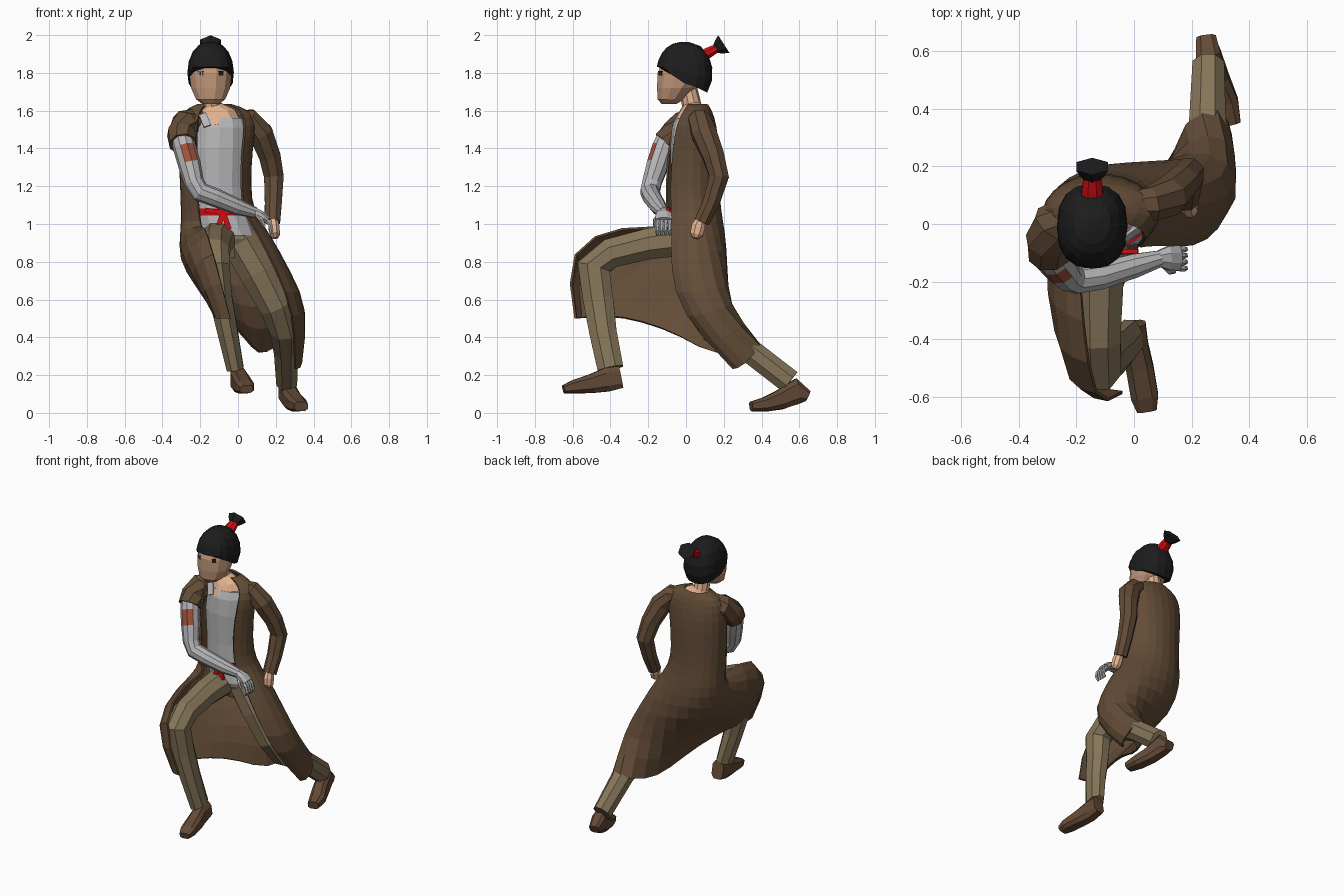
import bpy, bmesh, math
from mathutils import Vector

COLORS = {
    "coat brown": (.125, .072, .038), "bandage grey": (.47, .47, .48),
    "trouser khaki": (.24, .18, .10), "boot brown": (.125, .068, .037),
    "face skin": (.52, .30, .185), "light skin": (.77, .45, .28),
    "hair black": (.012, .012, .012), "sash red": (.62, .004, .006),
    "patch rust": (.36, .08, .045), "eye grey": (.28, .35, .42)}
MATS = {}
for n, c in COLORS.items():
    MATS[n] = bpy.data.materials.new(n)
    MATS[n].diffuse_color = (*c, 1)


def finish(name, bm, mats, rule=None):
    bmesh.ops.recalc_face_normals(bm, faces=bm.faces)
    bm.normal_update()
    if rule:
        for f in bm.faces:
            f.material_index = rule(f)
    me = bpy.data.meshes.new(name)
    bm.to_mesh(me)
    bm.free()
    for m in mats:
        me.materials.append(MATS[m])
    ob = bpy.data.objects.new(name, me)
    bpy.context.collection.objects.link(ob)
    return ob


def loft(name, rings, *mats, closed=True, rule=None):
    """Skin a list of point rings."""
    bm = bmesh.new()
    vs = [[bm.verts.new(p) for p in r] for r in rings]
    n = len(rings[0])
    for a, b in zip(vs, vs[1:]):
        for i in range(n if closed else n - 1):
            j = (i + 1) % n
            bm.faces.new((a[i], a[j], b[j], b[i]))
    if closed:
        bm.faces.new(vs[0])
        bm.faces.new(vs[-1])
    return finish(name, bm, mats, rule)


def power(x, e):
    return math.copysign(abs(x) ** e, x)


def tube(name, pts, *mats, side=(1, 0, 0), n=8, sq=1.0, fat=1.06, rule=None):
    """Limb along points (x, y, z, radius along side[, other radius])."""
    c = [Vector(p[:3]) for p in pts]
    rings = []
    for i, p in enumerate(pts):
        t = (c[min(i + 1, len(c) - 1)] - c[max(i - 1, 0)]).normalized()
        u = Vector(side)
        u = (u - t * u.dot(t)).normalized()
        v = t.cross(u)
        ring = []
        for k in range(n):
            a = 2 * math.pi * (k + .5) / n
            ring.append(c[i] + u * p[3] * fat * power(math.cos(a), sq)
                        + v * p[-1] * fat * power(math.sin(a), sq))
        rings.append(ring)
    return loft(name, rings, *mats, rule=rule)


def oval(z, cx, cy, rx, ry, n=12, a0=0.0, a1=None):
    """Level ring; angle runs from the front (-y) towards -x."""
    step = 360 / n if a1 is None else (a1 - a0) / (n - 1)
    angs = [math.radians(a0 + step * i) for i in range(n)]
    return [Vector((cx - rx * math.sin(a), cy - ry * math.cos(a), z)) for a in angs]


def box(name, loc, size, mat, rot=(0, 0, 0)):
    bm = bmesh.new()
    bmesh.ops.create_cube(bm, size=1)
    ob = finish(name, bm, [mat])
    ob.location, ob.scale = loc, size
    ob.rotation_euler = [math.radians(r) for r in rot]
    return ob


# Shirt, pelvis and neck
loft("shirt", [oval(*r) for r in (
    (1.56, -.09, .03, .12, .085), (1.51, -.095, .025, .14, .10),
    (1.40, -.10, .02, .145, .103), (1.20, -.10, .02, .135, .097),
    (1.05, -.09, .02, .145, .098), (.94, -.06, .03, .155, .115))], "bandage grey")
loft("pelvis", [oval(*r) for r in (
    (.99, -.07, .04, .15, .10), (.92, -.05, .05, .17, .115),
    (.82, -.03, .06, .10, .08))], "trouser khaki")
tube("neck", [(-.105, .03, 1.52, .12, .095), (-.115, .035, 1.58, .10, .075),
              (-.14, .03, 1.63, .048), (-.145, .01, 1.72, .046)], "light skin", n=10)
box("shirt_collar", (-.175, -.05, 1.55), (.04, .009, .08), "bandage grey", (-32, -18, 8))

# Coat: open bodice rings, then three rows of the draped skirt
upper = [oval(*r, n=10, a0=30, a1=315) for r in (
    (1.63, -.125, .055, .09, .06), (1.60, -.11, .052, .185, .085),
    (1.53, -.11, .04, .215, .122), (1.40, -.12, .035, .20, .145),
    (1.20, -.12, .025, .19, .15), (1.06, -.11, .035, .195, .155),
    (.96, -.07, .045, .24, .165))]
skirt = [
    [(-.18, -.32, 1.0), (-.29, -.27, .93), (-.33, -.20, .80), (-.27, .08, .75), (-.14, .20, .78),
     (0, .22, .78), (.13, .23, .76), (.28, .16, .74), (.28, -.01, .74), (.20, -.08, .76)],
    [(-.14, -.65, .88), (-.25, -.63, .83), (-.24, -.42, .66), (-.14, -.12, .62), (-.06, .08, .60),
     (.06, .16, .55), (.20, .24, .60), (.37, .19, .57), (.385, .04, .52), (.30, -.03, .53)],
    [(-.04, -.585, .50), (-.13, -.58, .50), (-.12, -.42, .52), (-.05, -.24, .49), (.03, -.02, .41),
     (.12, .15, .29), (.17, .37, .35), (.30, .42, .38), (.35, .30, .24), (.30, .25, .235)]]
coat = loft("coat", upper + skirt, "coat brown", closed=False)
drape = coat.modifiers.new("smooth drape", "SUBSURF")
drape.levels = drape.render_levels = 1
drape.boundary_smooth = "PRESERVE_CORNERS"
thick = coat.modifiers.new("cloth", "SOLIDIFY")
thick.thickness, thick.offset = .012, 0

# Sleeves, starting under the collar to form the shoulders
tube("long_sleeve", [(-.05, .06, 1.56, .045), (.06, .07, 1.55, .06), (.12, .095, 1.48, .066),
                     (.168, .145, 1.36, .058), (.19, .175, 1.25, .053),
                     (.187, .135, 1.12, .046), (.182, .085, 1.01, .042)],
     "coat brown", side=(0, 1, 0))
tube("short_sleeve", [(-.15, .05, 1.555, .05), (-.23, .03, 1.545, .066), (-.275, .0, 1.53, .076),
                      (-.298, -.06, 1.475, .076), (-.292, -.108, 1.425, .072)],
     "coat brown", side=(0, 1, 0))

# Fist on the hip
tube("bare_hand", [(.185, .08, 1.03, .024), (.19, .065, .985, .03, .038),
                   (.195, .055, .945, .028, .034), (.198, .05, .925, .016)], "light skin")

# Bandaged arm with a rust patch chosen by height and direction
PATCH = Vector((.5, -.84, .2)).normalized()
tube("bandaged_arm", [(-.295, -.10, 1.45, .055), (-.283, -.12, 1.405, .058),
                      (-.257, -.15, 1.315, .057), (-.232, -.18, 1.22, .05),
                      (-.20, -.19, 1.17, .05), (-.12, -.18, 1.14, .047),
                      (0, -.145, 1.09, .041), (.09, -.12, 1.06, .028)],
     "bandage grey", "patch rust", side=(0, 1, 0), n=10,
     rule=lambda f: int(1.33 < f.calc_center_median().z < 1.39
                        and f.normal.dot(PATCH) > .82))
tube("bandaged_palm", [(.08, -.12, 1.065, .026), (.12, -.118, 1.05, .042, .022),
                       (.155, -.118, 1.02, .045, .02)], "bandage grey", side=(0, 1, 0))
for i in range(4):
    y = -.15 + .022 * i
    tube(f"finger_{i + 1}", [(.14, y, 1.03, .011), (.17, y - .004, 1.0, .011),
                             (.178, y - .004, .965, .01), (.166, y, .94, .007)],
         "bandage grey", side=(0, 1, 0), n=5)
tube("thumb", [(.10, -.14, 1.05, .012), (.125, -.165, 1.02, .011), (.14, -.165, .985, .008)],
     "bandage grey", n=5)

# Trouser legs
tube("front_trouser_leg", [(-.10, .04, .93, .095), (-.12, -.20, .895, .085, .083),
                           (-.122, -.40, .845, .076, .08), (-.115, -.49, .77, .073, .09),
                           (-.09, -.465, .60, .062, .082), (-.055, -.44, .43, .055, .074),
                           (-.015, -.40, .235, .046, .07)], "trouser khaki")
tube("rear_trouser_leg", [(.0, .05, .93, .10), (.105, .06, .75, .102), (.205, .08, .57, .092),
                          (.25, .15, .45, .084), (.255, .33, .335, .066),
                          (.258, .55, .165, .056, .066)], "trouser khaki")

# Boots, heel to toe, with squarer sections
tube("front_boot", [(.0, -.345, .19, .042, .062), (.005, -.42, .175, .046, .066),
                    (.02, -.50, .155, .05, .053), (.037, -.60, .137, .05, .036),
                    (.045, -.648, .125, .036, .022)], "boot brown", sq=.65, fat=1)
tube("rear_boot", [(.25, .645, .09, .036, .03), (.258, .59, .115, .046, .07),
                   (.285, .50, .07, .048, .055), (.315, .42, .045, .05, .04),
                   (.335, .345, .034, .038, .026)], "boot brown", sq=.65, fat=1)

# Head
loft("head", [oval(*r, a0=15) for r in (
    (1.635, -.145, -.09, .045, .04), (1.66, -.145, -.08, .08, .072),
    (1.72, -.145, -.05, .107, .107), (1.80, -.145, -.015, .118, .140),
    (1.86, -.145, -.005, .108, .122), (1.92, -.145, 0, .07, .08))], "face skin")

# Hair cap with a hairline dropping towards the nape
N, ROWS = 16, 5
hair = []
for r in range(ROWS + 1):
    ring = []
    for k in range(N):
        a = 2 * math.pi * k / N
        front = math.cos(a)
        hem = 1.83 if front > .6 else 1.79 if front > .3 else 1.745 + .05 * front
        low = math.asin((hem - 1.80) / .165)
        phi = low + (math.radians(84) - low) * r / ROWS
        rad = math.cos(phi) ** .85
        ring.append((-.145 - .123 * rad * power(math.sin(a), .82),
                     -.008 - .149 * rad * power(front, .82), 1.80 + .165 * math.sin(phi)))
    hair.append(ring)
loft("hair_cap", hair, "hair black")
tube("hair_tie", [(-.145, .08, 1.885, .04, .032), (-.145, .125, 1.91, .036, .028),
                  (-.145, .165, 1.932, .03, .022)], "sash red")
tube("hair_tuft", [(-.145, .155, 1.925, .025, .022), (-.145, .175, 1.937, .045, .038),
                   (-.145, .20, 1.953, .06, .052)], "hair black", n=6)

# Eyes as thin plates on the face
for s, m, n in ((-1, "eye grey", "pale"), (1, "hair black", "dark")):
    box(n + "_eye", (-.145 + s * .055, -.134, 1.797), (.036 if s < 0 else .026, .0095, .024),
        m, (0, 0, s * 34))
box("pale_eye_pupil", (-.198, -.1375, 1.797), (.009, .008, .016), "hair black", (0, 0, -34))

# Red sash with knot, loops and tails
loft("sash", [oval(z, -.09, .02, .150, .104) for z in (1.045, 1.082)], "sash red")
box("sash_knot", (-.08, -.092, 1.055), (.04, .03, .045), "sash red")
for s in (-1, 1):
    box("sash_loop", (-.08 + s * .055, -.095, 1.068), (.08, .016, .026), "sash red", (0, -s * 8, 0))
    box("sash_tail", (-.078 + s * .018, -.098, 1.01), (.027, .014, .08), "sash red", (0, -s * 20, 0))
